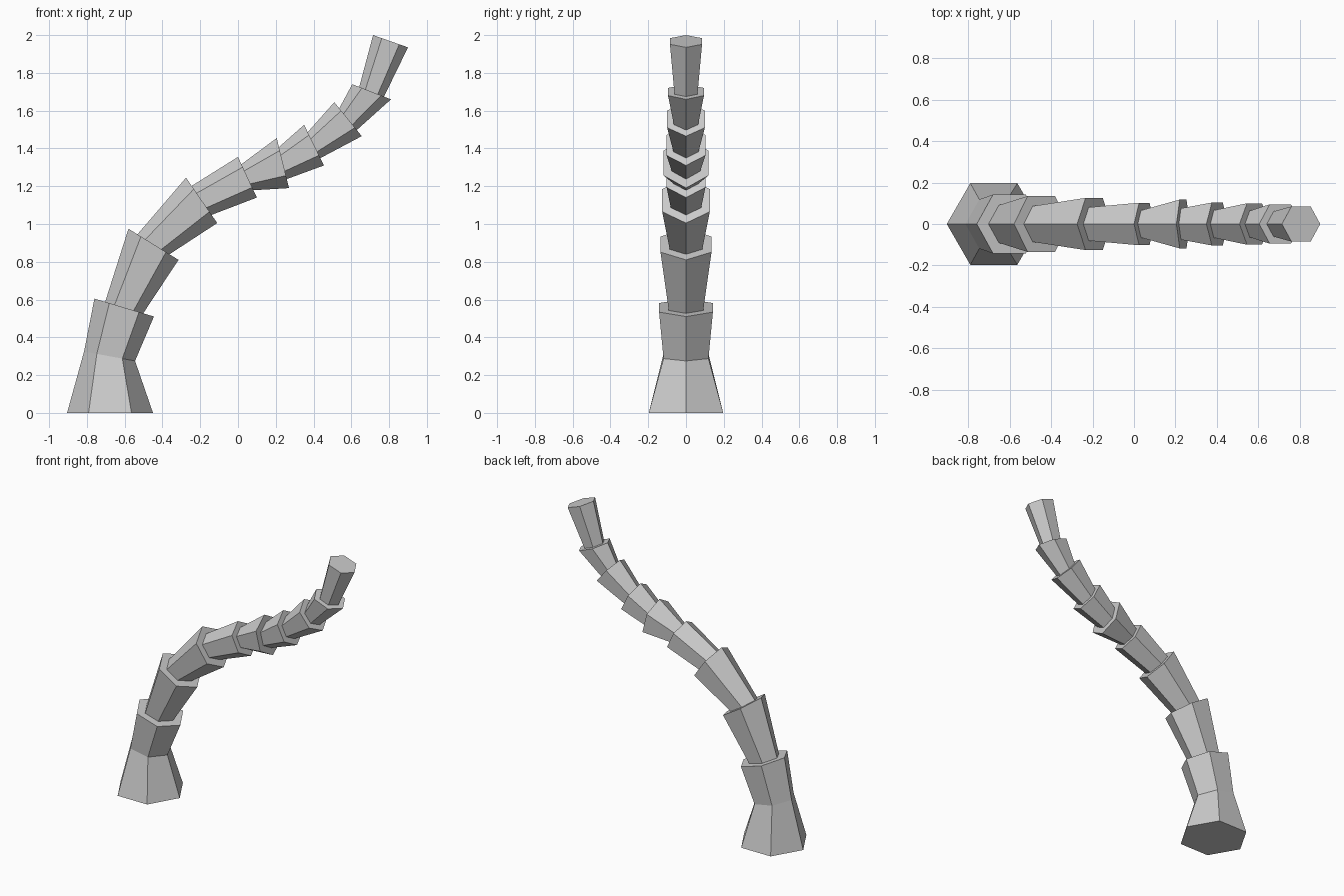
import bpy, bmesh, math
from mathutils import Vector

cube = bpy.data.objects.get("Cube")
if cube:
    bpy.data.objects.remove(cube, do_unlink=True)

bark = bpy.data.materials.new("grey_bark")
bark.use_nodes = True
colour = (0.6, 0.6, 0.6, 1)
bark.diffuse_color = colour
bark.node_tree.nodes["Principled BSDF"].inputs["Base Color"].default_value = colour

SIDES = 6
INNER = 0.64  # size of each segment's foot relative to the rim it grows from

# Rims of the trunk: left x, z and right x, z of each tilted hexagon
foot = (-0.905, 0, -0.45, 0)
waist = (-0.815, 0.325, -0.545, 0.275)
rims = [
    (-0.76, 0.605, -0.445, 0.51),
    (-0.58, 0.975, -0.315, 0.81),
    (-0.275, 1.245, -0.11, 1.005),
    (0.0, 1.355, 0.10, 1.14),
    (0.205, 1.455, 0.27, 1.19),
    (0.35, 1.525, 0.455, 1.31),
    (0.51, 1.645, 0.655, 1.465),
    (0.605, 1.74, 0.81, 1.66),
    (0.715, 2.0, 0.90, 1.935),
]

bm = bmesh.new()


def ring(rim, scale=1.0):
    """Regular hexagon with two corners on the given left and right points."""
    left, right = Vector((rim[0], 0, rim[1])), Vector((rim[2], 0, rim[3]))
    centre, arm = (left + right) / 2, (right - left) / 2 * scale
    side = Vector((0, arm.length, 0))
    angles = [math.tau * i / SIDES for i in range(SIDES)]
    return [bm.verts.new(centre + arm * math.cos(a) + side * math.sin(a)) for a in angles]


def bridge(low, high):
    for i in range(SIDES):
        j = (i + 1) % SIDES
        bm.faces.new((low[i], low[j], high[j], high[i]))


# Flared base, then every segment steps inward and flares out again
rings = [ring(foot), ring(waist)]
for rim in rims[:-1]:
    rings += [ring(rim), ring(rim, INNER)]
rings.append(ring(rims[-1]))

for low, high in zip(rings, rings[1:]):
    bridge(low, high)
bm.faces.new(rings[0][::-1])
bm.faces.new(rings[-1])
bmesh.ops.recalc_face_normals(bm, faces=bm.faces)

mesh = bpy.data.meshes.new("palm_trunk")
bm.to_mesh(mesh)
bm.free()
mesh.materials.append(bark)
trunk = bpy.data.objects.new("palm_trunk", mesh)
bpy.context.scene.collection.objects.link(trunk)
